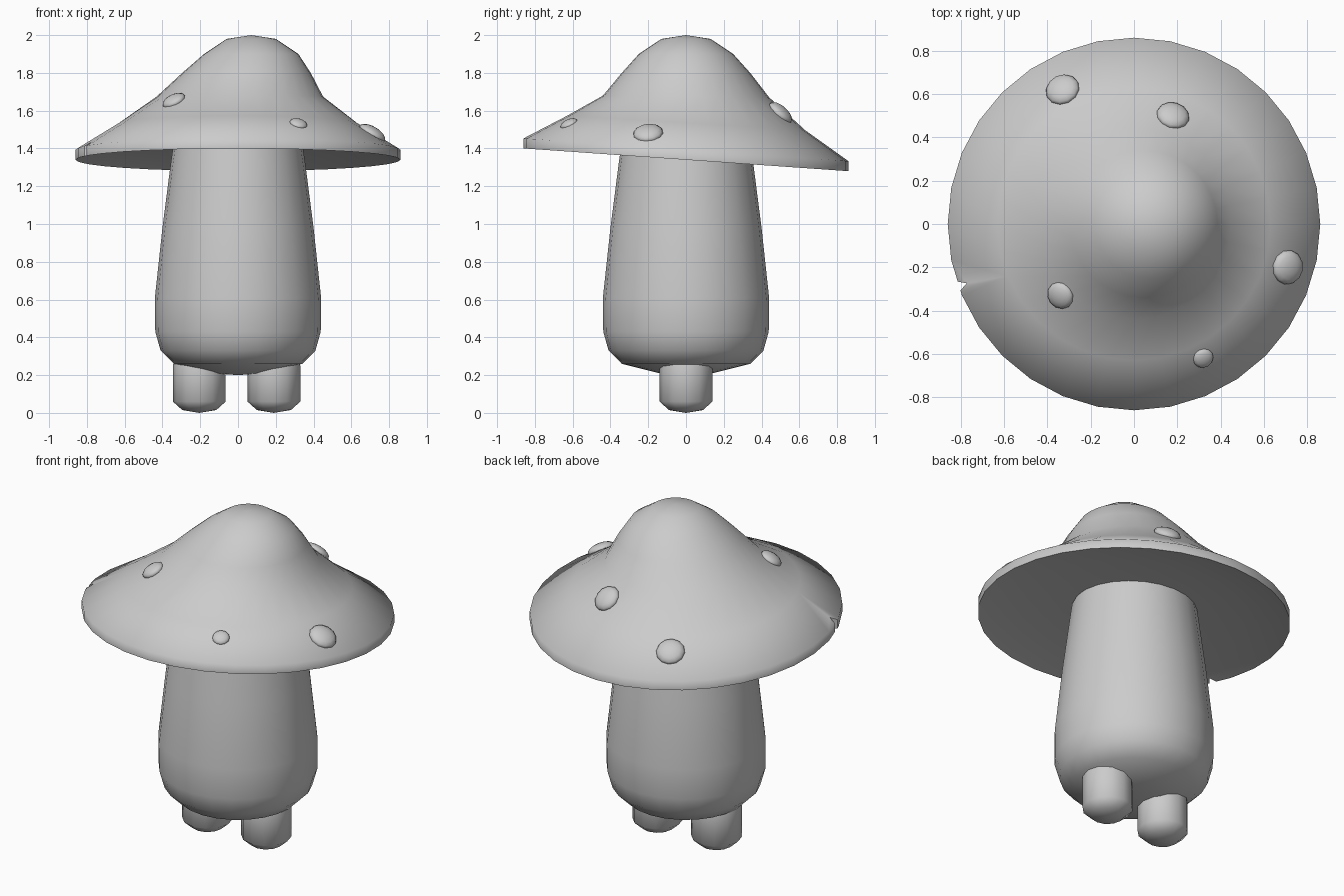
import bpy, bmesh, math
from mathutils import Vector
from mathutils.bvhtree import BVHTree

if "Cube" in bpy.data.objects:
    bpy.data.objects.remove(bpy.data.objects["Cube"])

grey = bpy.data.materials.new("plain grey")
grey.diffuse_color = (0.6, 0.6, 0.6, 1)
grey.use_nodes = True
grey.node_tree.nodes["Principled BSDF"].inputs["Base Color"].default_value = grey.diffuse_color


def finish(bm, name, angle):
    bmesh.ops.recalc_face_normals(bm, faces=bm.faces)
    me = bpy.data.meshes.new(name)
    bm.to_mesh(me)
    bm.free()
    ob = bpy.data.objects.new(name, me)
    bpy.context.collection.objects.link(ob)
    me.materials.append(grey)
    bpy.ops.object.select_all(action='DESELECT')
    ob.select_set(True)
    bpy.context.view_layer.objects.active = ob
    bpy.ops.object.shade_smooth_by_angle(angle=math.radians(angle))
    return ob


def lathe(name, rings, segments, angle, start, end, y=0):
    """Closed loft through rings (centre x, radius, z, slope along y), with two poles."""
    bm = bmesh.new()
    loops = []
    for cx, r, z, slope in rings:
        loop = []
        for i in range(segments):
            a = math.tau * i / segments
            dy = r * math.sin(a)
            loop.append(bm.verts.new((cx + r * math.cos(a), y + dy, z + slope * dy)))
        loops.append(loop)
    for lo, hi in zip(loops, loops[1:]):
        for i in range(segments):
            j = (i + 1) % segments
            bm.faces.new((lo[i], lo[j], hi[j], hi[i]))
    for loop, (px, pz) in ((loops[0], start), (loops[-1], end)):
        pole = bm.verts.new((px, y, pz))
        for i in range(segments):
            bm.faces.new((loop[i], loop[(i + 1) % segments], pole))
    return finish(bm, name, angle)


# Tilted cap: shallow hollow underside, thin rim, bell-shaped top leaning to +x
T = -0.07
cap = lathe("cap", [
    (0, 0.40, 1.395, T), (0, 0.62, 1.38, T), (0, 0.80, 1.353, T),
    (0, 0.86, 1.34, T), (0, 0.86, 1.393, T),
    (0, 0.63, 1.535, -0.06), (0.01, 0.44, 1.675, -0.01), (0.045, 0.34, 1.80, 0),
    (0.07, 0.25, 1.90, 0), (0.07, 0.13, 1.98, 0)],
    32, 65, (0, 1.41), (0.07, 2.0))

# Small notch in the rim
a = math.radians(199.5)
bpy.ops.mesh.primitive_cylinder_add(vertices=3, radius=0.04, depth=0.5,
                                    location=(0.86 * math.cos(a), 0.86 * math.sin(a), 1.4),
                                    rotation=(0, 0, a - math.pi - math.pi / 2))
cutter = bpy.context.object
cutter.name = "notch_cutter"
cutter.hide_render = True
mod = cap.modifiers.new("notch", 'BOOLEAN')
mod.operation = 'DIFFERENCE'
mod.solver = 'EXACT'
mod.object = cutter
bpy.context.view_layer.objects.active = cap
bpy.ops.object.modifier_apply(modifier=mod.name)
bpy.data.objects.remove(cutter)

# Stem
lathe("stem", [
    (0, 0.14, 0.21, 0), (0, 0.34, 0.26, 0), (0, 0.41, 0.33, 0), (0, 0.438, 0.43, 0),
    (0, 0.44, 0.61, 0), (0, 0.40, 0.98, 0), (0, 0.355, 1.33, 0), (0, 0.345, 1.40, 0)],
    24, 50, (0, 0.2), (0, 1.43))

# Feet
for side, x in (("left", -0.205), ("right", 0.19)):
    lathe(side + "_foot", [(x, 0.09, 0.015, 0), (x, 0.14, 0.06, 0),
                           (x, 0.14, 0.25, 0), (x, 0.12, 0.33, 0)],
          12, 55, (x, 0), (x, 0.36))

# Flattened spots lying on the cap surface
bm = bmesh.new()
bm.from_mesh(cap.data)
tree = BVHTree.FromBMesh(bm)
bm.free()
spots = [(-0.33, 0.62, 0.08), (0.18, 0.50, 0.077), (0.71, -0.20, 0.08),
         (0.32, -0.62, 0.048), (-0.34, -0.33, 0.065)]
for n, (x, y, r) in enumerate(spots, 1):
    hit, normal, _, _ = tree.ray_cast(Vector((x, y, 3)), Vector((0, 0, -1)))
    bm = bmesh.new()
    bmesh.ops.create_uvsphere(bm, u_segments=12, v_segments=8, radius=r)
    bmesh.ops.scale(bm, vec=(1, 1, 0.45), verts=bm.verts)
    spot = finish(bm, "spot_%d" % n, 60)
    spot.location = hit
    spot.rotation_euler = normal.to_track_quat('Z', 'Y').to_euler()
